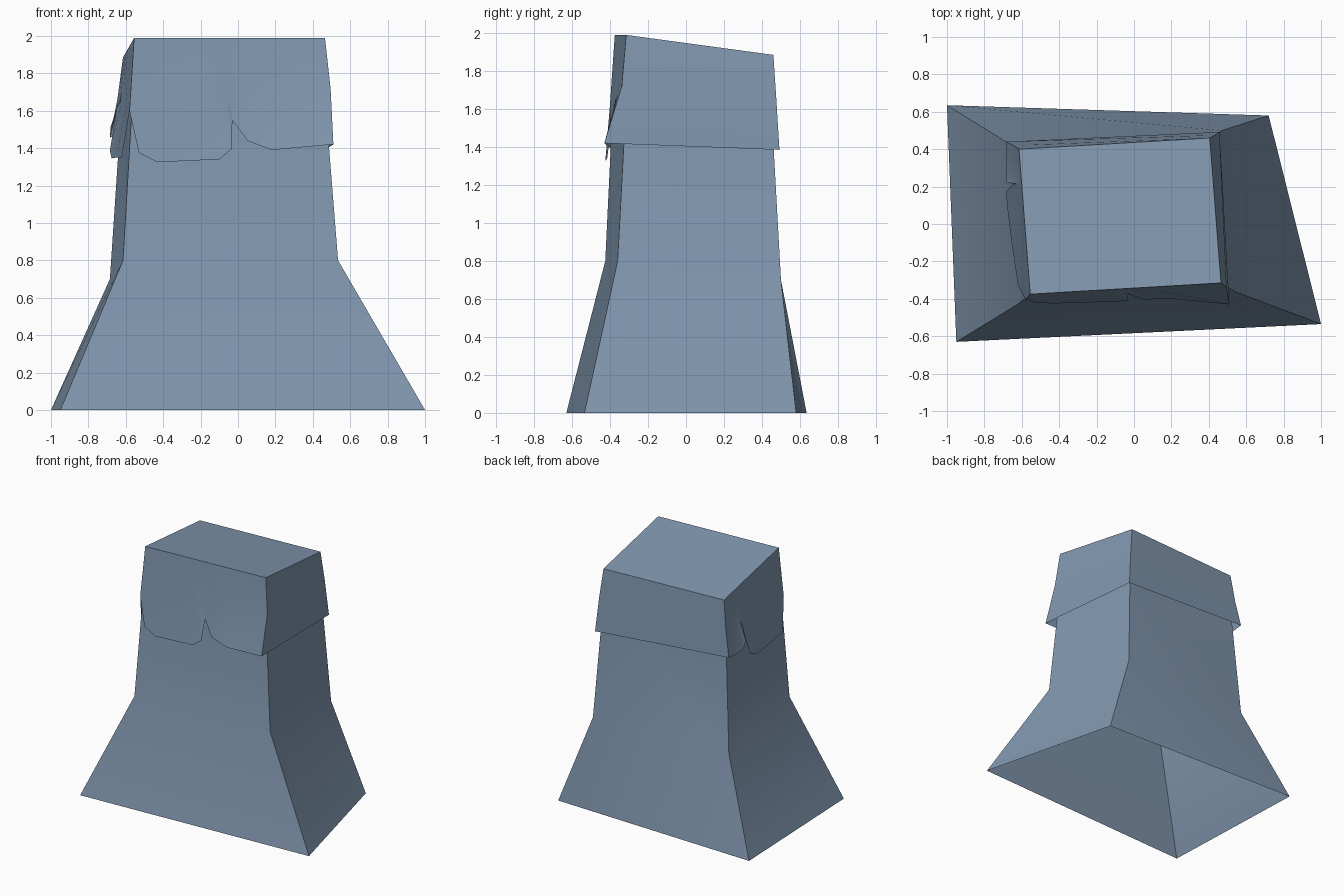
import bpy, bmesh, math
from mathutils import Vector

if "Cube" in bpy.data.objects:
    bpy.data.objects.remove(bpy.data.objects["Cube"])

slate = bpy.data.materials.new("slate_blue")
slate.diffuse_color = (0.22, 0.31, 0.43, 1)
slate.use_nodes = True
slate.node_tree.nodes["Principled BSDF"].inputs["Base Color"].default_value = slate.diffuse_color


def finish(name, bm):
    bmesh.ops.remove_doubles(bm, verts=bm.verts[:], dist=0.0005)
    bmesh.ops.recalc_face_normals(bm, faces=bm.faces[:])
    me = bpy.data.meshes.new(name)
    bm.to_mesh(me)
    bm.free()
    me.materials.append(slate)
    ob = bpy.data.objects.new(name, me)
    bpy.context.collection.objects.link(ob)
    bpy.ops.object.select_all(action='DESELECT')
    ob.select_set(True)
    bpy.context.view_layer.objects.active = ob
    bpy.ops.object.shade_smooth_by_angle(angle=math.radians(30))


# Flared post: open tube, corners in order front-left, front-right, back-right, back-left
rings = [
    [(-0.95, -0.63, 0), (1, -0.535, 0), (0.72, 0.58, 0), (-1, 0.635, 0)],
    [(-0.615, -0.425, 0.8), (0.535, -0.36, 0.8), (0.47, 0.50, 0.7), (-0.685, 0.44, 0.7)],
    [(-0.562, -0.382, 1.7), (0.463, -0.312, 1.7), (0.415, 0.45, 1.6), (-0.625, 0.39, 1.6)],
]
bm = bmesh.new()
loops = [[bm.verts.new(p) for p in r] for r in rings]
for lo, hi in zip(loops, loops[1:]):
    for i in range(4):
        j = (i + 1) % 4
        a, b, c, d = lo[i], lo[j], hi[j], hi[i]
        if i == 2:      # back is split along the other diagonal
            bm.faces.new((a, b, d))
            bm.faces.new((b, c, d))
        else:
            bm.faces.new((a, b, c, d))
finish("flared_post", bm)

# Draped cap: thin sheet with hanging flaps, ragged on the front and left
top = [Vector(p) for p in [(-0.555, -0.375, 1.99), (0.465, -0.315, 1.99),
                           (0.405, 0.46, 1.885), (-0.615, 0.40, 1.885)]]
mid = [Vector(p) for p in [(-0.58, -0.402, 1.6), (0.495, -0.338, 1.72),
                           (0.432, 0.475, 1.66), (-0.645, 0.42, 1.66)]]
front_right, back_right, back_left = (0.51, -0.43, 1.42), (0.457, 0.492, 1.385), (-0.685, 0.44, 1.46)
# hem points of each flap, left to right as seen from outside
hems = [
    [(-0.53, -0.42, 1.375), (-0.43, -0.425, 1.325), (-0.1, -0.415, 1.34),
     (-0.035, -0.41, 1.395), (-0.03, -0.372, 1.55), (0.05, -0.405, 1.44),
     (0.18, -0.397, 1.39), front_right],
    [front_right, back_right],
    [back_right, back_left],
    [back_left, (-0.684, 0.36, 1.45), (-0.684, 0.25, 1.46), (-0.682, 0.222, 1.51),
     (-0.647, 0.215, 1.62), (-0.685, 0.17, 1.385), (-0.675, 0.07, 1.345),
     (-0.65, -0.13, 1.35), (-0.62, -0.33, 1.35)],
]
bm = bmesh.new()
bm.faces.new([bm.verts.new(p) for p in top])
for side, hem in enumerate(hems):
    k = (side + 1) % 4
    axis = mid[k] - mid[side]
    cols = []
    for n, p in enumerate(hem):
        t = (Vector(p) - mid[side]).dot(axis) / axis.length_squared
        t = 0 if n == 0 else 1 if n == len(hem) - 1 else t
        cols.append([bm.verts.new(q) for q in (top[side].lerp(top[k], t),
                                               mid[side].lerp(mid[k], t), p)])
    for a, b in zip(cols, cols[1:]):
        for r in range(2):
            bm.faces.new((a[r], a[r + 1], b[r + 1], b[r]))
finish("draped_cap", bm)
